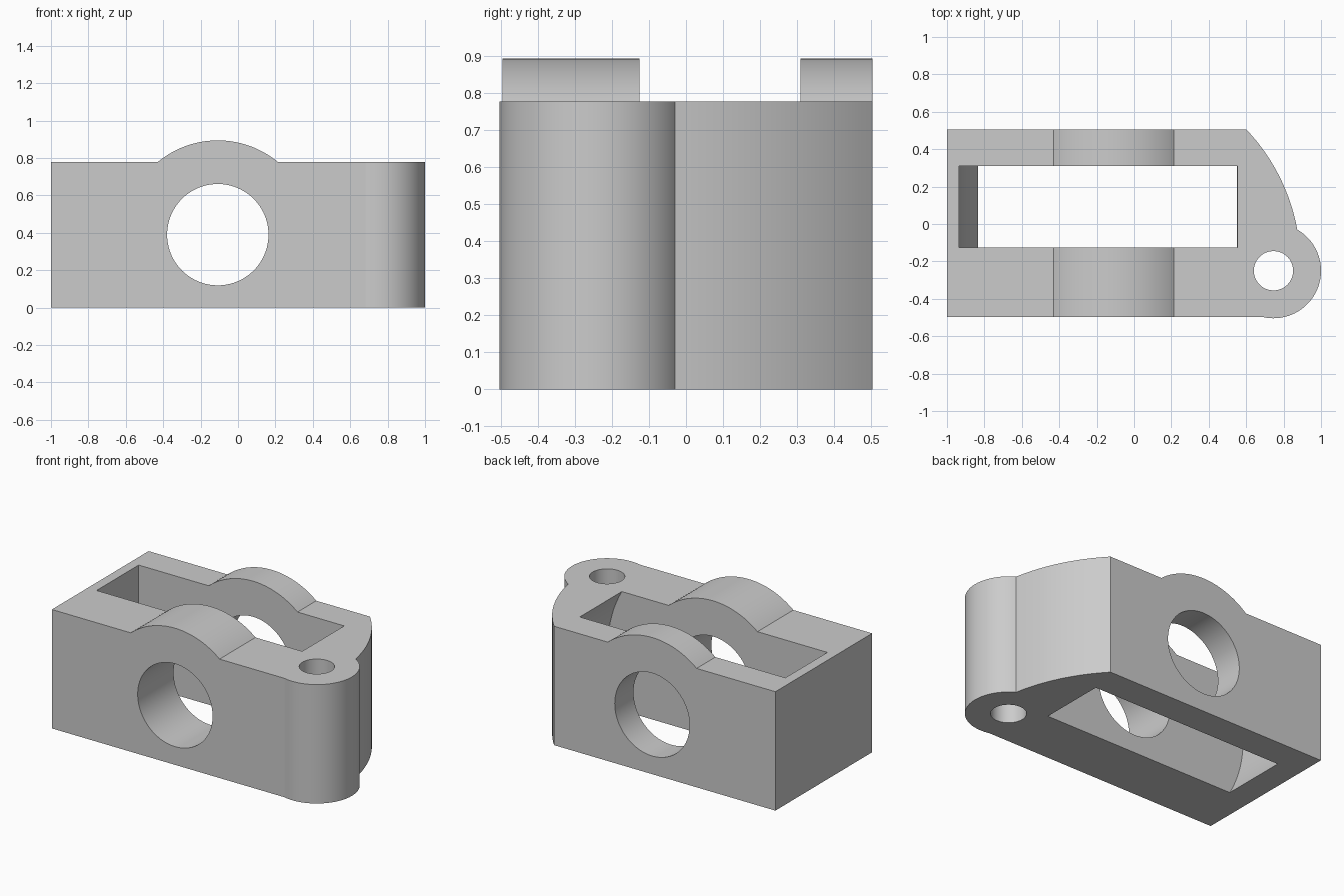
import bpy, bmesh
from math import radians, degrees, sin, cos, asin, acos, atan2, sqrt
from mathutils import Vector

if "Cube" in bpy.data.objects:
    bpy.data.objects.remove(bpy.data.objects["Cube"], do_unlink=True)

grey = bpy.data.materials.new("plain grey")
grey.use_nodes = True
colour = (0.6, 0.6, 0.6, 1)
grey.diffuse_color = colour
grey.node_tree.nodes["Principled BSDF"].inputs["Base Color"].default_value = colour


def arc(cx, cy, r, start, end, steps):
    """Points on a circle from start to end, in degrees."""
    angles = [radians(start + (end - start) * i / steps) for i in range(steps + 1)]
    return [(cx + r * cos(a), cy + r * sin(a)) for a in angles]


def prism(name, points, axis, low, high):
    """Extrude a closed outline along y (outline in xz) or z (outline in xy)."""
    bm = bmesh.new()
    place = (lambda u, v, w: (u, w, v)) if axis == "y" else (lambda u, v, w: (u, v, w))
    face = bm.faces.new([bm.verts.new(place(u, v, low)) for u, v in points])
    new = bmesh.ops.extrude_face_region(bm, geom=[face])["geom"]
    shift = Vector(place(0, 0, high - low))
    bmesh.ops.translate(bm, vec=shift, verts=[g for g in new if isinstance(g, bmesh.types.BMVert)])
    bmesh.ops.recalc_face_normals(bm, faces=bm.faces)
    mesh = bpy.data.meshes.new(name)
    bm.to_mesh(mesh)
    bm.free()
    mesh.materials.append(grey)
    obj = bpy.data.objects.new(name, mesh)
    bpy.context.collection.objects.link(obj)
    return obj


def combine(target, tool, operation):
    """Apply a boolean and remove the tool."""
    mod = target.modifiers.new("shape", "BOOLEAN")
    mod.operation, mod.solver, mod.object = operation, "EXACT", tool
    bpy.context.view_layer.objects.active = target
    bpy.ops.object.modifier_apply(modifier=mod.name)
    bpy.data.objects.remove(tool, do_unlink=True)


left, front, back, top = -1.0, -0.496, 0.504, 0.778
bore_x, bore_z = -0.108, 0.39

# Front profile: block with a raised arch concentric with the bore
arch_r = 0.504
rise = degrees(asin((top - bore_z) / arch_r))
body = prism("bearing_block",
             [(left, 0), (1.1, 0), (1.1, top)]
             + arc(bore_x, bore_z, arch_r, rise, 180 - rise, 40)
             + [(left, top)], "y", -0.7, 0.7)

# Plan outline: round lug at the front, bowed flank running to the back
lug_x, lug_y, lug_r = 0.746, -0.25, 0.254
lug = arc(lug_x, lug_y, lug_r, -90 - degrees(acos((lug_y - front) / lug_r)), 60, 60)
p, q, flank_r = Vector(lug[-1]), Vector((0.602, back)), 1.05
chord = q - p
inward = Vector((-chord.y, chord.x)).normalized()
centre = (p + q) / 2 + inward * sqrt(flank_r ** 2 - (chord.length / 2) ** 2)
a, b = (degrees(atan2(v.y - centre.y, v.x - centre.x)) for v in (p, q))
flank = arc(centre.x, centre.y, flank_r, a, b, 16)
plan = prism("plan_outline", [(-1.0, front)] + lug + flank[1:] + [(-1.0, back)], "z", -0.2, 1.2)
combine(body, plan, "INTERSECT")

# Pocket: circular wheel recess, opened straight up on its left side
wheel_x, half = -0.1415, 0.6925
wheel_r = sqrt(half ** 2 + bore_z ** 2)
dip = degrees(asin(bore_z / wheel_r))
near, far = wheel_x + half, wheel_x - half
pocket = prism("pocket_cutter",
               [(wheel_x - wheel_r, 1.2)]
               + arc(wheel_x, bore_z, wheel_r, 180, 180 + dip, 20)
               + [(far, -0.2), (near, -0.2)]
               + arc(wheel_x, bore_z, wheel_r, -dip, dip, 30)
               + [(near, 1.2)], "y", -0.125, 0.31)
combine(body, pocket, "DIFFERENCE")

# Through holes: horizontal bore and vertical pin hole
combine(body, prism("bore_cutter", arc(bore_x, bore_z, 0.271, 0, 360, 96)[:-1], "y", -0.8, 0.8), "DIFFERENCE")
combine(body, prism("pin_cutter", arc(lug_x, lug_y, 0.105, 0, 360, 72)[:-1], "z", -0.3, 1.3), "DIFFERENCE")

# Smooth only the curved walls
body.select_set(True)
bpy.context.view_layer.objects.active = body
bpy.ops.object.shade_smooth_by_angle(angle=radians(10))
